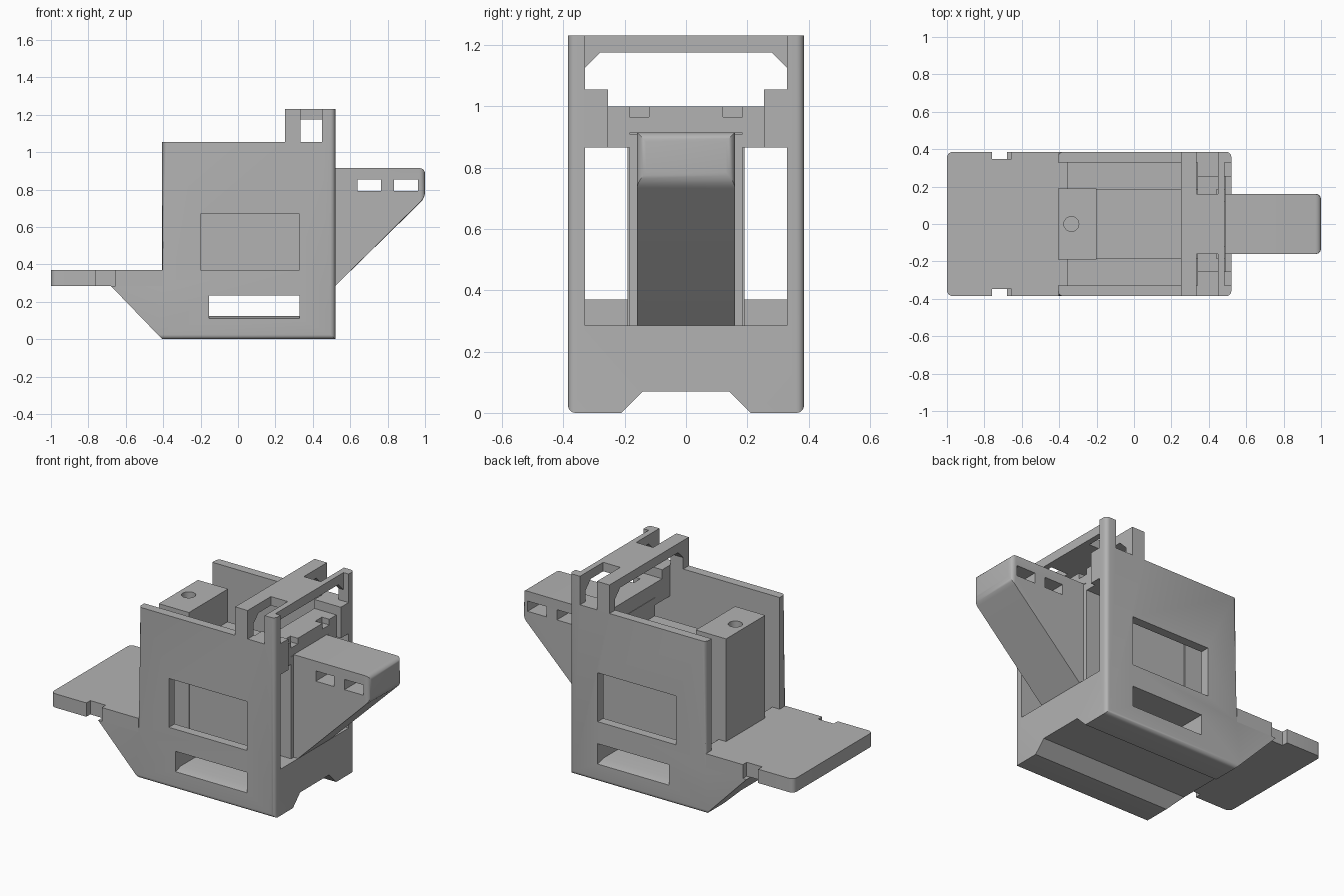
import bpy, bmesh, math
from mathutils import Vector

cube = bpy.data.objects.get("Cube")
if cube:
    bpy.data.objects.remove(cube, do_unlink=True)

grey = bpy.data.materials.new("plain_grey")
grey.use_nodes = True
COLOUR = (0.45, 0.45, 0.45, 1)
grey.diffuse_color = COLOUR
grey.node_tree.nodes["Principled BSDF"].inputs["Base Color"].default_value = COLOUR


def prism(name, points, low, high, axis="y", rule=None, radius=0.03):
    """Extrude a profile along an axis; round the edges that the rule picks."""
    place = {"x": lambda a, b, t: (t, a, b),
             "y": lambda a, b, t: (a, t, b),
             "z": lambda a, b, t: (a, b, t)}[axis]
    bm = bmesh.new()
    ends = [[bm.verts.new(place(a, b, t)) for a, b in points] for t in (low, high)]
    bm.faces.new(ends[0])
    bm.faces.new(ends[1])
    n = len(points)
    for i in range(n):
        j = (i + 1) % n
        bm.faces.new((ends[0][i], ends[0][j], ends[1][j], ends[1][i]))
    bmesh.ops.recalc_face_normals(bm, faces=bm.faces)
    if rule:
        picked = [e for e in bm.edges if rule(e.verts[0].co, e.verts[1].co)]
        bmesh.ops.bevel(bm, geom=picked, offset=radius, segments=5,
                        profile=0.5, affect="EDGES", clamp_overlap=True)
    mesh = bpy.data.meshes.new(name)
    bm.to_mesh(mesh)
    bm.free()
    mesh.materials.append(grey)
    ob = bpy.data.objects.new(name, mesh)
    bpy.context.collection.objects.link(ob)
    return ob


def box(name, x, y, z, rule=None):
    return prism(name, [(x[0], z[0]), (x[1], z[0]), (x[1], z[1]), (x[0], z[1])],
                 y[0], y[1], "y", rule)


def activate(ob):
    bpy.ops.object.select_all(action="DESELECT")
    ob.select_set(True)
    bpy.context.view_layer.objects.active = ob


def cut(ob, *cutters):
    activate(ob)
    for cutter in cutters:
        mod = ob.modifiers.new("cut", "BOOLEAN")
        mod.operation, mod.solver, mod.object = "DIFFERENCE", "EXACT", cutter
        bpy.ops.object.modifier_apply(modifier=mod.name)
        bpy.data.objects.remove(cutter, do_unlink=True)


def smooth(ob):
    activate(ob)
    bpy.ops.object.shade_smooth_by_angle(angle=math.radians(30))


W = 0.385     # half width
IN = 0.33     # inner half width
FLOOR = 0.285


def body_edges(a, b):
    upright = abs(a.x - b.x) < 1e-4 and abs(a.y - b.y) < 1e-4 and abs(a.z - b.z) > 0.1
    outer_end = upright and a.x > 0.5
    open_end = upright and abs(a.x + 0.405) < 0.01
    foot = max(a.z, b.z) < 0.01 and abs(a.y - b.y) < 1e-4
    return outer_end or open_end or foot


# Housing: one solid block, hollowed out
outline = [(-0.68, FLOOR), (-0.405, 0), (0.52, 0), (0.52, 1.23), (0.25, 1.23),
           (0.25, 1.055), (-0.405, 1.055), (-0.405, FLOOR)]
housing = prism("housing", outline, -W, W, "y", body_edges, 0.025)
cut(housing,
    box("inside", (-0.5, 0.7), (-IN, IN), (FLOOR, 1.4)),
    box("top_gap", (0.335, 0.45), (-1, 1), (1.055, 1.4)),
    box("side_windows", (-0.2, 0.33), (-1, 1), (0.37, 0.67)),
    prism("under_channel", [(-0.22, -0.01), (-0.14, 0.07), (0.14, 0.07), (0.22, -0.01)],
          -1, 1, "x"),
    prism("lower_slot", [(-0.4, 0.105), (-W, 0.11), (-IN, 0.125), (IN, 0.125),
                         (W, 0.11), (0.4, 0.105), (0.4, 0.235), (-0.4, 0.235)],
          -0.155, 0.33, "x"))
smooth(housing)

# Tray with rounded corners and two edge notches
tray = prism("tray", [(-1, -W), (-0.405, -W), (-0.405, -IN), (-0.355, -IN),
                      (-0.355, IN), (-0.405, IN), (-0.405, W), (-1, W)],
             FLOOR, 0.37, "z",
             lambda a, b: abs(a.z - b.z) > 0.05 and a.x < -0.9)
cut(tray, *[box("notch", (-0.76, -0.655), sorted((s * 0.347, s * 0.5)), (0.2, 0.5))
            for s in (-1, 1)])
smooth(tray)

# Tall pillar with a screw hole
pillar = box("pillar", (-0.405, -0.2), (-0.19, 0.19), (FLOOR, 1.0))
ring = [(-0.335 + 0.04 * math.cos(k * math.tau / 24), 0.04 * math.sin(k * math.tau / 24))
        for k in range(24)]
cut(pillar, prism("screw_hole", ring, 0.75, 1.1, "z"))
smooth(pillar)

# Inner core between the pillar and the arm
core = prism("core", [(-0.2, FLOOR), (0.49, FLOOR), (0.49, 0.91), (0.34, 0.91),
                      (0.34, 0.8), (-0.2, 0.8)], -0.185, 0.185)

# Side arm with two strap slots
arm = prism("arm", [(0.49, 0.255), (0.52, FLOOR), (1, 0.755), (1, 0.915), (0.49, 0.915)],
            -0.16, 0.16, "y", lambda a, b: a.x > 0.99 and b.x > 0.99)
cut(arm, *[box("strap_slot", x, (-1, 1), (0.792, 0.855))
           for x in ((0.64, 0.765), (0.835, 0.963))])
smooth(arm)

# Bridge over the core, with two notches, and brackets at both walls
bridge = prism("bridge", [(-0.255, 0.865), (-0.185, 0.865), (-0.185, 0.912),
                          (0.185, 0.912), (0.185, 0.865), (0.255, 0.865),
                          (0.255, 1.0), (-0.255, 1.0)], 0.34, 0.49, "x")
cut(bridge, *[box("bridge_notch", (0.44, 0.6), sorted((s * 0.12, s * 0.185)), (0.965, 1.1))
              for s in (-1, 1)])
for side, s in (("left", 1), ("right", -1)):
    box(side + "_bracket", (0.34, 0.52), sorted((s * 0.255, s * IN)), (0.865, 1.055))

# Top crossbars with braced corners, joined by a link
bar = [(-IN, 1.23), (-IN, 1.125), (-0.28, 1.175), (0.28, 1.175), (IN, 1.125), (IN, 1.23)]
prism("inner_crossbar", bar, 0.25, 0.335, "x")
prism("outer_crossbar", bar, 0.45, 0.485, "x")
box("crossbar_link", (0.335, 0.45), (-0.16, 0.16), (1.175, 1.23))
